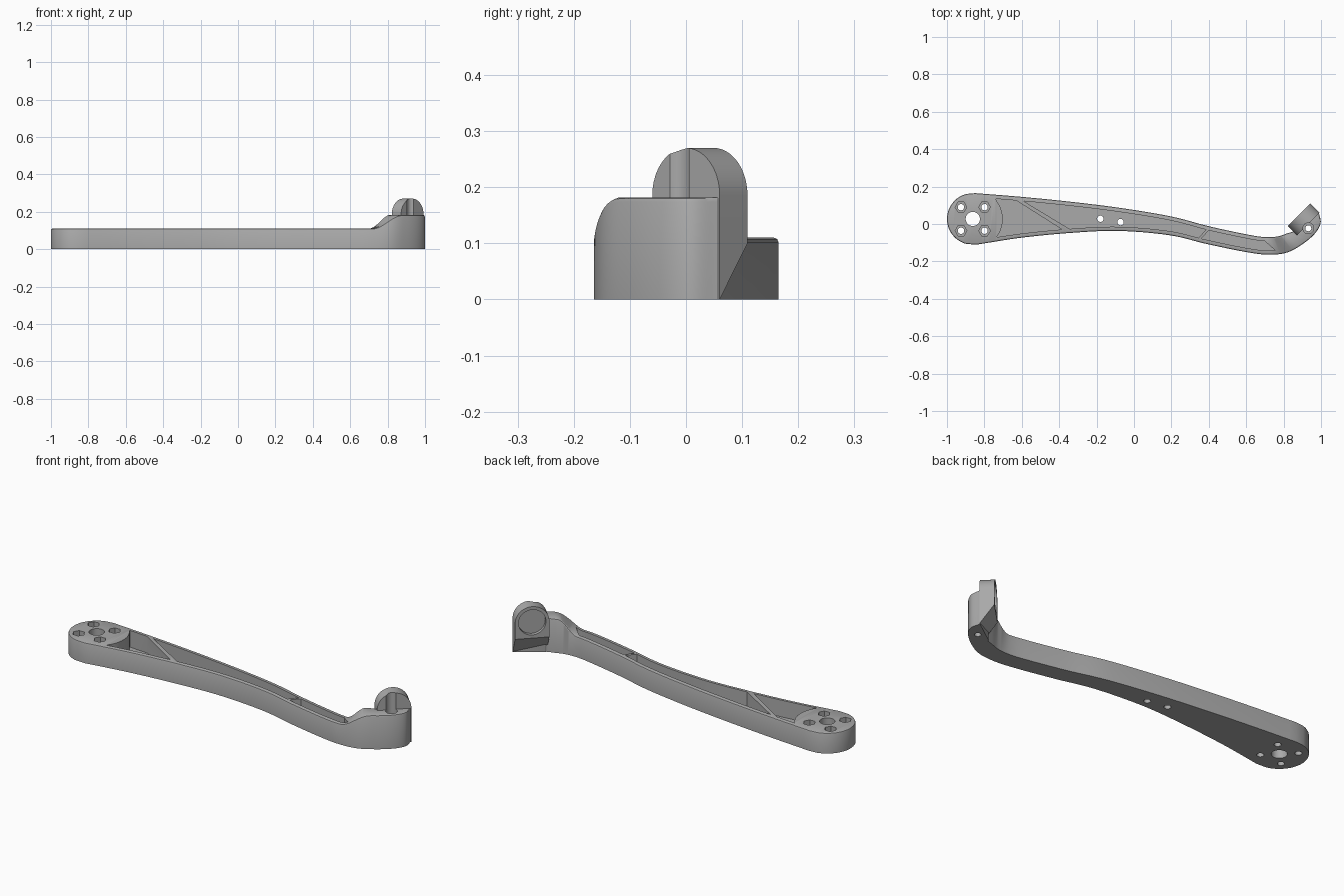
import bpy, bmesh, math
from mathutils import Vector

cube = bpy.data.objects.get("Cube")
if cube:
    bpy.data.objects.remove(cube, do_unlink=True)

ARM_H, HEAD_H, EDGE = 0.11, 0.182, 0.008
HUB = Vector((-0.862, 0.027))
HUB_R = 0.138
BOSS = Vector((0.932, 0.0))          # centre of the boss front plane
ACROSS = Vector((1, 1)).normalized()
BACK = Vector((-1, 1)).normalized()

grey = bpy.data.materials.new("light_grey")
grey.use_nodes = True
grey.diffuse_color = (0.4, 0.4, 0.4, 1)
grey.node_tree.nodes["Principled BSDF"].inputs["Base Color"].default_value = (0.4, 0.4, 0.4, 1)


def finish(name, bm):
    bmesh.ops.recalc_face_normals(bm, faces=bm.faces)
    mesh = bpy.data.meshes.new(name)
    bm.to_mesh(mesh)
    bm.free()
    mesh.materials.append(grey)
    obj = bpy.data.objects.new(name, mesh)
    bpy.context.collection.objects.link(obj)
    return obj


def loft(name, ring_a, ring_b):
    """Solid between two matching rings of points."""
    bm = bmesh.new()
    a = [bm.verts.new(p) for p in ring_a]
    b = [bm.verts.new(p) for p in ring_b]
    bm.faces.new(a)
    bm.faces.new(b)
    for i in range(len(a)):
        j = (i + 1) % len(a)
        bm.faces.new((a[i], a[j], b[j], b[i]))
    return finish(name, bm)


def prism(name, points, z0, z1):
    return loft(name, [(p[0], p[1], z0) for p in points], [(p[0], p[1], z1) for p in points])


def circle(centre, r, n=32):
    angles = [math.tau * i / n for i in range(n)]
    return [(centre[0] + r * math.cos(t), centre[1] + r * math.sin(t)) for t in angles]


def combine(target, tool, operation="DIFFERENCE"):
    """Apply a boolean, taking the first solver that keeps the full length."""
    mod = target.modifiers.new("combine", "BOOLEAN")
    mod.operation, mod.object = operation, tool
    result = target.data
    for solver in ("EXACT", "MANIFOLD"):
        mod.solver = solver
        bpy.context.view_layer.update()
        graph = bpy.context.evaluated_depsgraph_get()
        mesh = bpy.data.meshes.new_from_object(target.evaluated_get(graph))
        xs = [v.co.x for v in mesh.vertices]
        if mesh.polygons and max(xs) - min(xs) > 1.9:
            result = mesh
            break
    target.modifiers.clear()
    target.data = result
    bpy.data.objects.remove(tool, do_unlink=True)


def spline(points, steps=7):
    """Smooth curve through the control points."""
    pts = [Vector(p) for p in points]
    pts = [2 * pts[0] - pts[1]] + pts + [2 * pts[-1] - pts[-2]]
    out = []
    for a, b, c, d in zip(pts, pts[1:], pts[2:], pts[3:]):
        for s in range(steps):
            t = s / steps
            out.append(0.5 * (2 * b + (c - a) * t + (2 * a - 5 * b + 4 * c - d) * t * t
                              + (3 * b - a - 3 * c + d) * t ** 3))
    return out + [pts[-2]]


# Side rails of the arm, from hub to head
upper = spline([(-0.85, 0.165), (-0.6, 0.145), (-0.33, 0.118), (-0.06, 0.084), (0.2, 0.04),
                (0.4, -0.012), (0.6, -0.055), (0.7, -0.07), (0.77, -0.066), (0.82, -0.05),
                (0.842, -0.043), (0.857, -0.038), (0.862, -0.029)])
lower = spline([(-0.84, -0.11), (-0.6, -0.073), (-0.33, -0.047), (-0.08, -0.037), (0.19, -0.06),
                (0.39, -0.107), (0.6, -0.15), (0.72, -0.164), (0.82, -0.152), (0.905, -0.105),
                (0.968, -0.05), (0.998, 0.005), (0.988, 0.06)])


def hub_arc(sign):
    angles = [math.radians(180 - a) * sign for a in range(4, 84, 8)]
    return [HUB + HUB_R * Vector((math.cos(t), math.sin(t))) for t in angles]


def top_height(x):
    t = min(max((x - 0.72) / 0.16, 0), 1)
    return ARM_H + (HEAD_H - ARM_H) * t * t * (3 - 2 * t)


# Arm body: wall, softened rim and a top made of strips between the rails
def build_arm():
    left, right = hub_arc(1) + upper, hub_arc(-1) + lower
    n = len(left)
    outline = right + left[::-1]
    heights = [top_height(p.x) for p in right]
    heights += heights[::-1]
    count = len(outline)
    bm = bmesh.new()
    rings = [[], [], [], []]
    for i, p in enumerate(outline):
        tangent = (outline[(i + 1) % count] - outline[i - 1]).normalized()
        # The rim fades out where the arm runs into the boss
        fade = min(1, (n - 1 - min(i, count - 1 - i)) / 7)
        inward = Vector((-tangent.y, tangent.x)) * fade
        levels = ((0, 0), (0, heights[i] - EDGE), (0.3 * EDGE, heights[i] - 0.3 * EDGE),
                  (EDGE, heights[i]))
        for ring, (inset, z) in zip(rings, levels):
            q = p + inward * inset
            ring.append(bm.verts.new((q.x, q.y, z)))
    for low, high in zip(rings, rings[1:]):
        for i in range(count):
            j = (i + 1) % count
            bm.faces.new((low[i], low[j], high[j], high[i]))
    for ring in (rings[0], rings[-1]):
        for i in range(n - 1):
            bm.faces.new((ring[i], ring[i + 1], ring[count - 2 - i], ring[count - 1 - i]))
    return finish("bracket_arm", bm)


arm = build_arm()


# Upright rounded boss with a sloping underside
def boss_point(w, depth, z):
    p = BOSS + ACROSS * w + BACK * depth
    return (p.x, p.y, z)


BOSS_R, BOSS_Z, BOSS_D = 0.085, 0.185, 0.07
arch = [(BOSS_R * math.cos(math.pi * i / 32), BOSS_Z + BOSS_R * math.sin(math.pi * i / 32))
        for i in range(33)]


def boss_ring(depth, bottom):
    profile = arch + [(-BOSS_R, bottom), (BOSS_R, bottom)]
    return [boss_point(w, depth, z) for w, z in profile]


combine(arm, loft("boss", boss_ring(0, 0), boss_ring(BOSS_D, 0.1)), "UNION")

# Round seat in the back of the boss
seat = circle((0, BOSS_Z), 0.068, 48)
combine(arm, loft("seat_cutter", [boss_point(w, BOSS_D - 0.02, z) for w, z in seat],
                  [boss_point(w, BOSS_D + 0.05, z) for w, z in seat]))


# Open pockets that follow the rails
def inset_rail(rail, x0, x1, offset):
    def at(x):
        for a, b in zip(rail, rail[1:]):
            if a.x <= x <= b.x:
                return a.lerp(b, (x - a.x) / (b.x - a.x)).y
    xs = [x0] + [p.x for p in rail if x0 + 0.01 < p.x < x1 - 0.01] + [x1]
    return [(x, at(x) + offset) for x in xs]


def pocket(up, low, end=()):
    points = inset_rail(lower, *low, 0.022) + inset_rail(upper, *up, -0.022)[::-1] + list(end)
    combine(arm, prism("pocket_cutter", points, 0.02, 0.3))


arc = [HUB + 0.16 * Vector((math.cos(a), math.sin(a)))
       for a in (math.radians(d) for d in range(36, -31, -6))]
pocket((-0.74, -0.63), (-0.735, -0.385), arc)
pocket((-0.59, 0.385), (-0.345, 0.345))
pocket((0.40, 0.70), (0.36, 0.755))


# Drilled holes
def hole(centre, r, z0=-0.1, sides=32):
    combine(arm, prism("hole_cutter", circle(centre, r, sides), z0, 0.4))


hole(HUB, 0.038)
for sx in (-1, 1):
    for sy in (-1, 1):
        bolt = HUB + Vector((sx, sy)) * 0.063
        hole(bolt, 0.017, sides=24)
        hole(bolt, 0.031, 0.05, 6)
for spot in ((-0.18, 0.028), (-0.072, 0.01)):
    hole(spot, 0.017, sides=24)
head_hole = (0.932, -0.023)
hole(head_hole, 0.016, sides=24)
hole(head_hole, 0.029, 0.06)

# Smooth shading with sharp edges kept
bpy.ops.object.select_all(action="DESELECT")
arm.select_set(True)
bpy.context.view_layer.objects.active = arm
bpy.ops.object.shade_smooth_by_angle(angle=math.radians(30))
